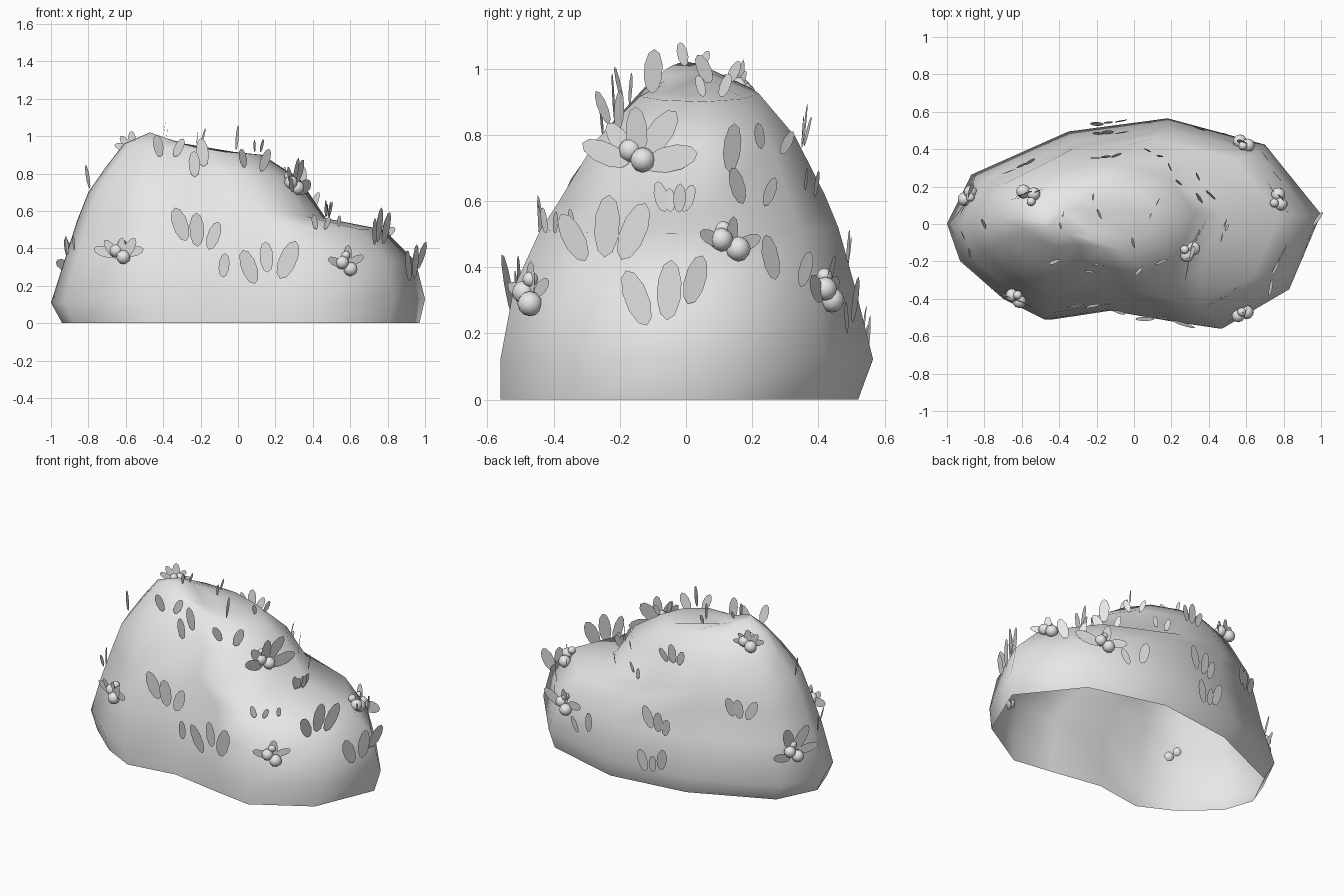
import bpy, bmesh, math, random
from mathutils import Vector, Matrix
from mathutils.bvhtree import BVHTree

random.seed(7)
scene = bpy.context.scene
cube = bpy.data.objects.get("Cube")
if cube:
    bpy.data.objects.remove(cube, do_unlink=True)

grey = bpy.data.materials.new("plain grey")
grey.use_nodes = True
grey.diffuse_color = (0.8, 0.8, 0.8, 1)
grey.node_tree.nodes["Principled BSDF"].inputs["Base Color"].default_value = (0.8, 0.8, 0.8, 1)


def finish(bm, name, angle):
    mesh = bpy.data.meshes.new(name)
    bm.to_mesh(mesh)
    bm.free()
    obj = bpy.data.objects.new(name, mesh)
    scene.collection.objects.link(obj)
    mesh.materials.append(grey)
    bpy.ops.object.select_all(action='DESELECT')
    obj.select_set(True)
    bpy.context.view_layer.objects.active = obj
    bpy.ops.object.shade_smooth_by_angle(angle=math.radians(angle))
    return obj


def lerp(a, b, t):
    return a + (b - a) * t


# Bush body: an open-bottomed shell lofted through tilted rings
OUTLINE = [(-1, 0), (-.93, -.2), (-.7, -.4), (-.48, -.51), (-.15, -.46), (.2, -.52), (.47, -.56),
           (.83, -.35), (1, .05), (.7, .42), (.18, .56), (-.35, .49), (-.87, .26)]
# x min, x max, y min, y max, z at x min, z at x max
RINGS = [(-.94, .97, -.56, .52, 0, 0),
         (-1, 1, -.56, .565, .11, .13),
         (-.92, .95, -.52, .51, .36, .33),
         (-.86, .78, -.44, .46, .55, .5),
         (-.8, .47, -.385, .42, .7, .56),
         (-.71, .33, -.27, .33, .83, .77),
         (-.61, .13, -.14, .22, .96, .9),
         (-.47, -.2, -.07, .08, 1.02, .925)]

bm = bmesh.new()
loops = []
for x0, x1, y0, y1, z0, z1 in RINGS:
    ring = []
    for px, py in OUTLINE:
        u, v = (px + 1) / 2, (py + .56) / 1.12
        ring.append(bm.verts.new((lerp(x0, x1, u), lerp(y0, y1, v), lerp(z0, z1, u))))
    loops.append(ring)
# The back shoulder under the peak bulges out and dips
loops[-2][-1].co += Vector((-.04, .02, -.05))
count = len(OUTLINE)
for low, high in zip(loops, loops[1:]):
    for i in range(count):
        j = (i + 1) % count
        bm.faces.new((low[i], low[j], high[j], high[i]))
bm.faces.new(loops[-1])
bm.normal_update()
surface = BVHTree.FromBMesh(bm)
finish(bm, "bush_body", 80)

leaves, berries = bmesh.new(), bmesh.new()
UP = Vector((0, 0, 1))


def add_leaf(base, direction, facing, size):
    # Flat oval growing from its base
    side = direction.cross(facing).normalized()
    verts = []
    for k in range(10):
        a = math.tau * k / 10
        along = (1 - math.cos(a)) / 2
        verts.append(leaves.verts.new(base + direction * size * along
                                      + side * size * .22 * math.sin(a)))
    leaves.faces.new(verts)


def add_cluster(point, normal, number, size, fruit):
    flat = Vector((normal.x, normal.y, 0)).normalized()
    across = flat.cross(UP)
    uphill = across.cross(normal).normalized()
    spread = 1.3 if fruit else .35
    gap = .15 if fruit else .32
    for k in range(number):
        t = 0 if number == 1 else 2 * k / (number - 1) - 1
        turn = t * spread + random.uniform(-.15, .15)
        lean = (UP + flat * random.uniform(0, .2)).normalized()
        direction = Matrix.Rotation(turn, 3, flat) @ lean
        base = (point + normal * .012 + across * t * size * gap
                + uphill * size * random.uniform(-.25, .1))
        add_leaf(base, direction, flat, size * random.uniform(.75, 1.1))
    if fruit:
        # Three berries at the heart of the cluster
        for dx, dy, r in ((.026, .01, .036), (-.022, -.025, .038), (0, .05, .024)):
            spot = point + normal * .022 + across * dx + uphill * dy
            bmesh.ops.create_icosphere(berries, subdivisions=2, radius=r,
                                       matrix=Matrix.Translation(spot))


# Clusters by the side they grow on: two coordinates, leaf count, leaf size, berries
FRONT = [(-.62, .37, 5, .15, True), (.57, .31, 3, .12, True), (-.22, .43, 3, .19, False),
         (.16, .25, 3, .21, False), (-.08, .24, 1, .14, False), (-.18, .83, 1, .16, False),
         (-.23, .77, 1, .13, False), (.07, .82, 2, .13, False), (.43, .51, 2, .08, False)]
LEFT = [(-.24, .43, 3, .18, False), (-.05, .27, 3, .2, False), (.13, .67, 1, .15, False),
        (.2, .58, 2, .12, False), (-.03, .56, 4, .09, False), (.3, .35, 2, .13, False),
        (-.33, .51, 1, .08, False)]
BACK = [(.58, .32, 3, .16, True), (-.13, .36, 3, .14, False), (-.13, .13, 3, .15, False),
        (.4, .22, 2, .13, False), (-.6, .5, 3, .13, False), (.1, .62, 2, .08, False)]
RIGHT = [(.14, .29, 4, .17, True), (0, .72, 1, .12, False), (-.1, .38, 2, .11, False)]
TOP = [(.28, -.14, 5, .17, True), (.76, .12, 3, .11, True), (-.56, .15, 5, .1, True),
       (-.4, .02, 2, .07, False), (-.22, .1, 2, .09, False), (0, -.1, 1, .13, False),
       (.1, .08, 2, .09, False), (-.15, .33, 3, .12, False), (.2, .25, 2, .1, False),
       (.48, -.02, 1, .09, False), (-.38, -.17, 2, .12, False)]

SIDES = [(FRONT, lambda a, b: (a, -2, b), (0, 1, 0)),
         (LEFT, lambda a, b: (2, a, b), (-1, 0, 0)),
         (BACK, lambda a, b: (a, 2, b), (0, -1, 0)),
         (RIGHT, lambda a, b: (-2, a, b), (1, 0, 0)),
         (TOP, lambda a, b: (a, b, 2), (0, 0, -1))]
for clusters, start, aim in SIDES:
    for a, b, number, size, fruit in clusters:
        point, normal, _, _ = surface.ray_cast(Vector(start(a, b)), Vector(aim))
        if point:
            add_cluster(point, normal, number, size, fruit)

finish(leaves, "leaves", 30)
finish(berries, "berries", 60)
